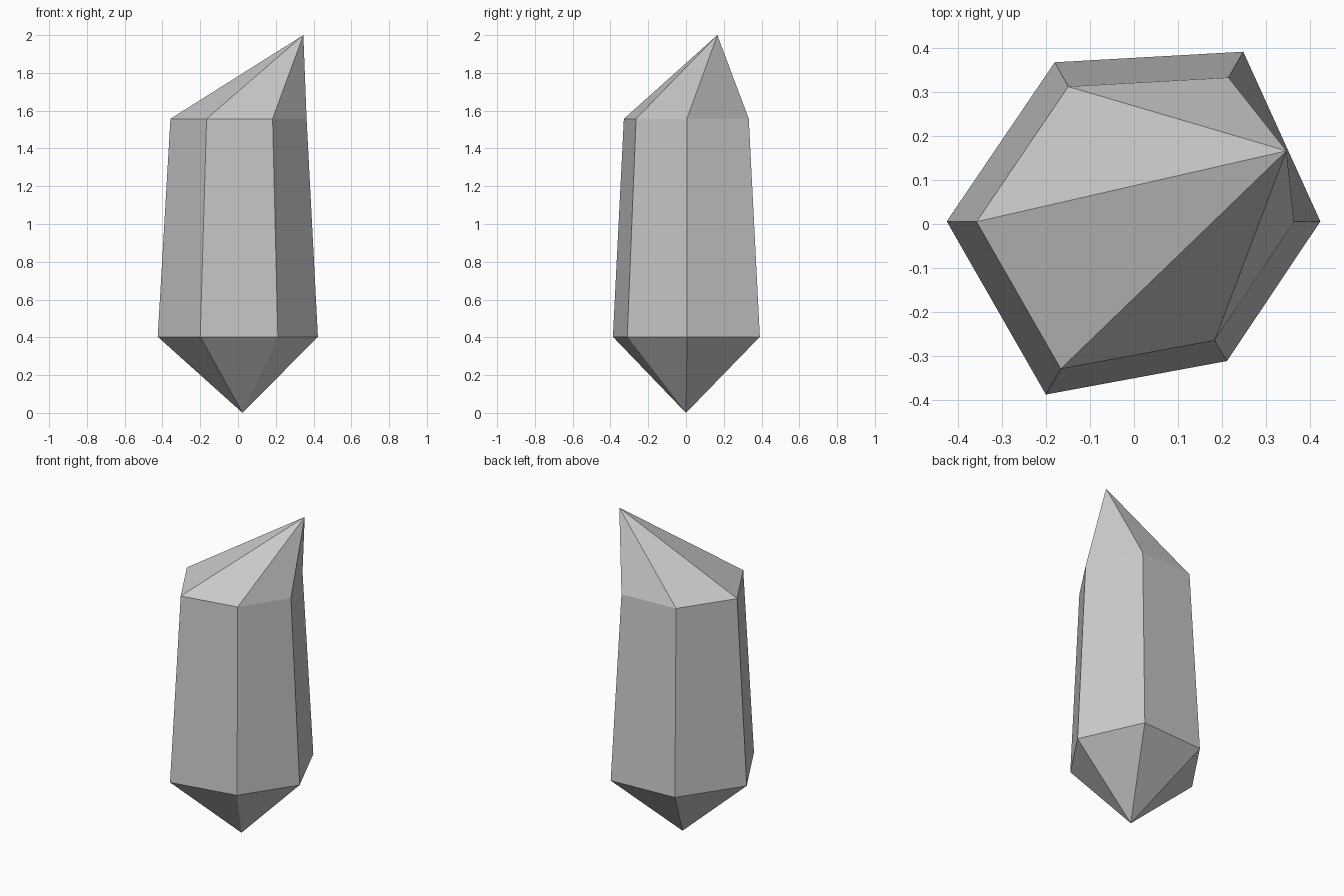
import bpy, bmesh

if "Cube" in bpy.data.objects:
    bpy.data.objects.remove(bpy.data.objects["Cube"])

# Irregular six-sided outline of the crystal at its widest level
outline = [(-0.425, 0.006), (-0.2, -0.387), (0.211, -0.311),
           (0.423, 0.006), (0.248, 0.391), (-0.18, 0.367)]
CENTRE_X = 0.024   # axis through the bottom point
TAPER = 0.85       # shaft narrows towards the top

bm = bmesh.new()


def ring(scale, z):
    return [bm.verts.new((CENTRE_X + (x - CENTRE_X) * scale, y * scale, z))
            for x, y in outline]


# Shaft rings and the two points
lower = ring(1.0, 0.403)
upper = ring(TAPER, 1.557)
bottom = bm.verts.new((CENTRE_X, 0, 0))
tip = bm.verts.new((0.346, 0.166, 2.0))

# Bottom facets, shaft sides and slanted tip facets
for i in range(len(outline)):
    j = (i + 1) % len(outline)
    bm.faces.new((bottom, lower[j], lower[i]))
    bm.faces.new((lower[i], lower[j], upper[j], upper[i]))
    bm.faces.new((upper[i], upper[j], tip))

bmesh.ops.recalc_face_normals(bm, faces=bm.faces[:])
mesh = bpy.data.meshes.new("crystal")
bm.to_mesh(mesh)
bm.free()
bpy.context.collection.objects.link(bpy.data.objects.new("crystal", mesh))
